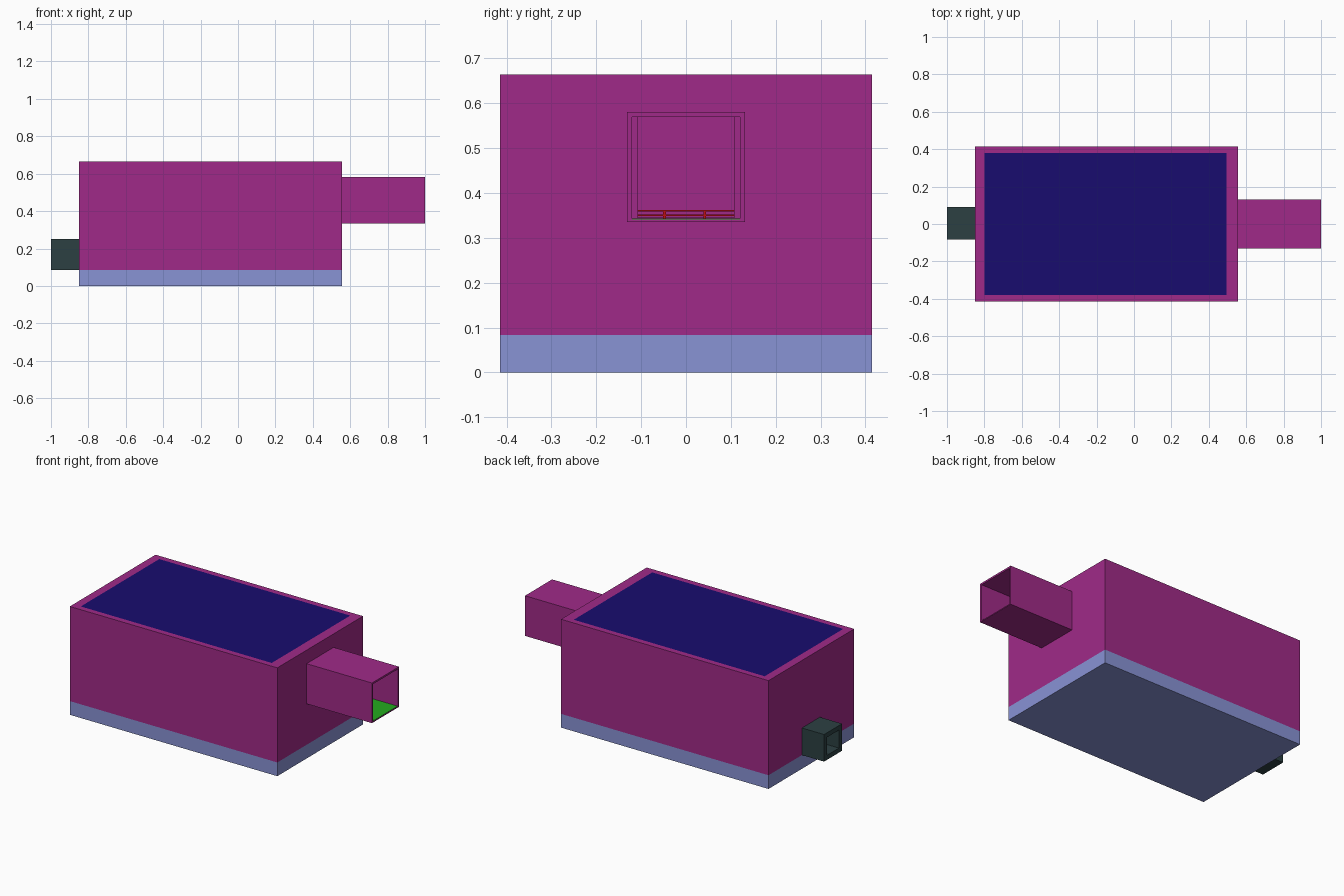
import bpy

if "Cube" in bpy.data.objects:
    bpy.data.objects.remove(bpy.data.objects["Cube"])


def material(name, rgb):
    lin = [((c / 255 + 0.055) / 1.055) ** 2.4 if c > 10 else c / 255 / 12.92 for c in rgb]
    m = bpy.data.materials.new(name)
    m.diffuse_color = (*lin, 1)
    m.use_nodes = True
    m.node_tree.nodes["Principled BSDF"].inputs["Base Color"].default_value = m.diffuse_color
    return m


MAGENTA = material("magenta", (160, 42, 136))
PERIWINKLE = material("periwinkle", (137, 147, 213))
NAVY = material("navy", (24, 12, 110))
SLATE = material("slate", (44, 64, 66))
GREEN = material("green", (36, 170, 30))
RED = material("red", (190, 15, 20))


def box(name, x, y, z, mat=None):
    """Box spanning the (min, max) pairs on each axis."""
    bpy.ops.mesh.primitive_cube_add(size=1, location=[sum(r) / 2 for r in (x, y, z)])
    ob = bpy.context.object
    ob.name = name
    ob.scale = [r[1] - r[0] for r in (x, y, z)]
    bpy.ops.object.transform_apply(location=False, rotation=False, scale=True)
    if mat:
        ob.data.materials.append(mat)
    return ob


def cut(ob, x, y, z):
    """Subtract a box from an object and discard the cutter."""
    cutter = box("cutter", x, y, z)
    cutter.hide_render = True
    mod = ob.modifiers.new("cut", 'BOOLEAN')
    mod.operation = 'DIFFERENCE'
    mod.solver = 'EXACT'
    mod.object = cutter
    bpy.context.view_layer.objects.active = ob
    bpy.ops.object.modifier_apply(modifier=mod.name)
    bpy.data.objects.remove(cutter, do_unlink=True)


# Base slab and hollow body with an opening towards the chute
box("base", (-0.85, 0.557), (-0.415, 0.415), (0, 0.084), PERIWINKLE)
body = box("body", (-0.85, 0.557), (-0.415, 0.415), (0.084, 0.664), MAGENTA)
cut(body, (-0.80, 0.495), (-0.38, 0.38), (0.0, 0.8))
cut(body, (0.4, 0.7), (-0.108, 0.108), (0.345, 0.57))

# Flush top panel
box("top_panel", (-0.80, 0.495), (-0.38, 0.38), (0.645, 0.664), NAVY)

# Open chute on the right with its coloured floor
chute = box("chute", (0.557, 1.0), (-0.131, 0.131), (0.335, 0.581), MAGENTA)
cut(chute, (0.5, 1.1), (-0.12, 0.12), (0.341, 0.57))
box("chute_floor", (0.56, 0.998), (-0.12, 0.12), (0.339, 0.343), GREEN)

# Small rail across the chute mouth
for i, z in enumerate((0.349, 0.359)):
    box(f"rail_bar_{i}", (0.555, 0.563), (-0.108, 0.108), (z, z + 0.003), RED)
for i, y in enumerate((-0.048, 0.042)):
    box(f"rail_post_{i}", (0.555, 0.564), (y - 0.003, y + 0.003), (0.342, 0.36), RED)

# Open outlet on the left
outlet = box("outlet", (-1.0, -0.85), (-0.083, 0.091), (0.084, 0.25), SLATE)
cut(outlet, (-1.1, -0.87), (-0.053, 0.061), (0.112, 0.222))
